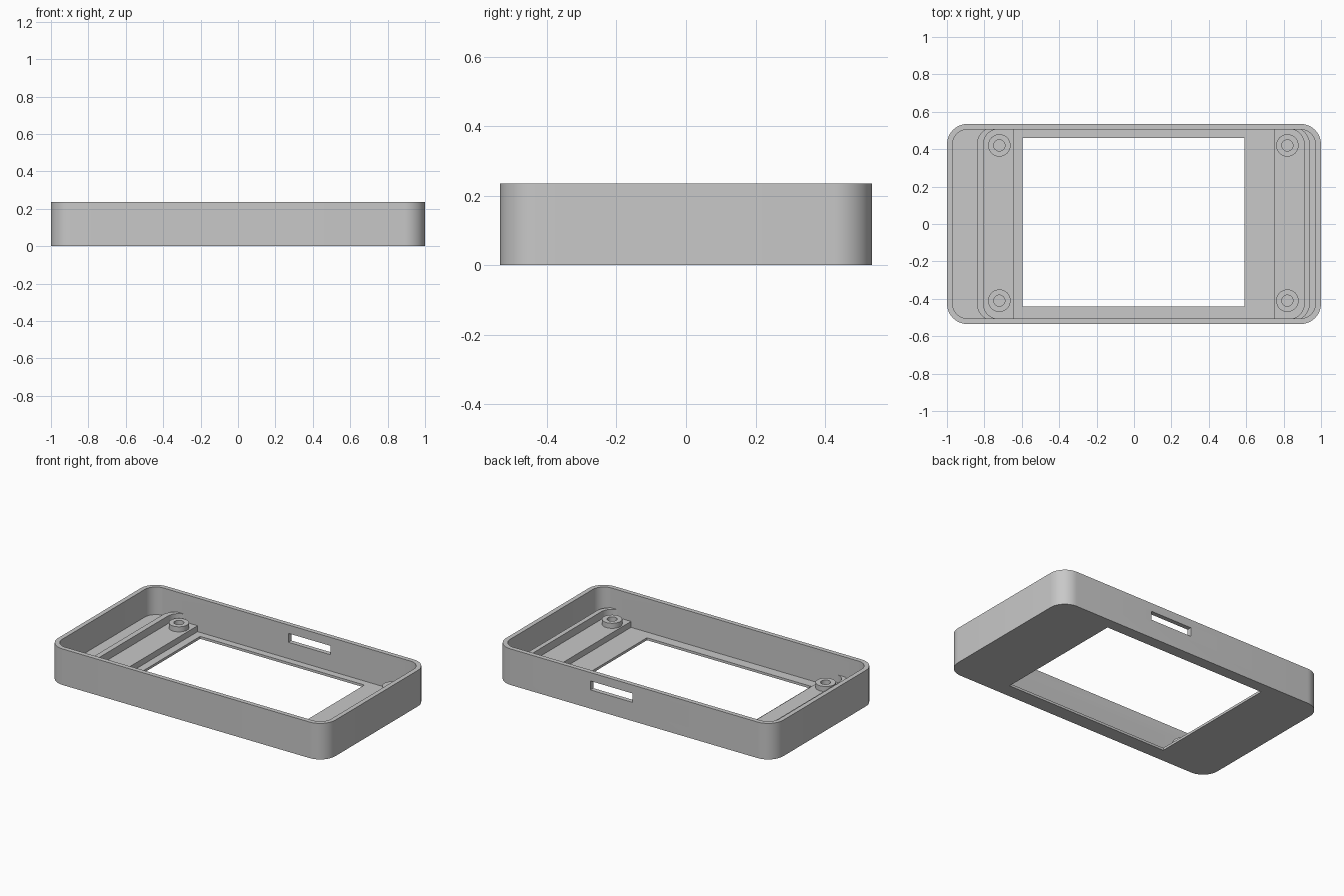
import bpy
import bmesh
from math import cos, sin, pi, radians

if "Cube" in bpy.data.objects:
    bpy.data.objects.remove(bpy.data.objects["Cube"], do_unlink=True)

GREY = (0.58, 0.58, 0.58, 1)
grey = bpy.data.materials.new("light grey plastic")
grey.use_nodes = True
grey.diffuse_color = GREY
grey.node_tree.nodes["Principled BSDF"].inputs["Base Color"].default_value = GREY


def prism(name, x0, x1, y0, y1, z0, z1, r=0.0, steps=12):
    """Upright prism with a rectangular outline and rounded corners."""
    outline = []
    corners = [(x1 - r, y1 - r), (x0 + r, y1 - r), (x0 + r, y0 + r), (x1 - r, y0 + r)]
    for i, (cx, cy) in enumerate(corners):
        for k in range(steps + 1 if r else 1):
            a = (i + k / steps) * pi / 2
            outline.append((cx + r * cos(a), cy + r * sin(a)))
    return extrude(name, outline, z0, z1)


def disc(name, x, y, r, z0, z1, sides=32):
    ring = [2 * pi * k / sides for k in range(sides)]
    return extrude(name, [(x + r * cos(a), y + r * sin(a)) for a in ring], z0, z1)


def extrude(name, outline, z0, z1):
    bm = bmesh.new()
    face = bm.faces.new([bm.verts.new((x, y, z0)) for x, y in outline])
    top = bmesh.ops.extrude_face_region(bm, geom=[face])["geom"]
    moved = [v for v in top if isinstance(v, bmesh.types.BMVert)]
    bmesh.ops.translate(bm, verts=moved, vec=(0, 0, z1 - z0))
    bmesh.ops.recalc_face_normals(bm, faces=bm.faces)
    mesh = bpy.data.meshes.new(name)
    bm.to_mesh(mesh)
    bm.free()
    mesh.materials.append(grey)
    obj = bpy.data.objects.new(name, mesh)
    bpy.context.collection.objects.link(obj)
    return obj


def activate(obj):
    bpy.ops.object.select_all(action="DESELECT")
    obj.select_set(True)
    bpy.context.view_layer.objects.active = obj


def cut(obj, *cutters):
    for cutter in cutters:
        activate(obj)
        mod = obj.modifiers.new("cut", "BOOLEAN")
        mod.operation = "DIFFERENCE"
        mod.solver = "EXACT"
        mod.object = cutter
        bpy.ops.object.modifier_apply(modifier=mod.name)
        bpy.data.objects.remove(cutter, do_unlink=True)


def smooth(obj):
    activate(obj)
    bpy.ops.object.shade_smooth_by_angle(angle=radians(30))


FLOOR, SCREEN_FLOOR, HEIGHT = 0.055, 0.016, 0.235

# Tray with rounded corners, screen recess, window and card slot in the back wall
case = prism("case_shell", -1, 1, -0.535, 0.535, 0, HEIGHT, 0.11)
cut(case,
    prism("cavity", -0.97, 0.97, -0.505, 0.505, FLOOR, 0.4, 0.08),
    prism("screen_recess", -0.645, 0.75, -0.505, 0.505, SCREEN_FLOOR, 0.15),
    prism("window", -0.595, 0.59, -0.44, 0.46, -0.1, 0.15),
    prism("card_slot", 0.01, 0.315, 0.45, 0.6, 0.122, 0.18))
smooth(case)

# Low rounded ridge at both ends; its long sides vanish inside the case walls
ridge = prism("board_ridge", -0.84, 0.94, -0.52, 0.52, FLOOR - 0.002, 0.105, 0.095)
cut(ridge,
    prism("ridge_inside", -0.805, 0.91, -0.507, 0.507, -0.1, 0.3, 0.08))
smooth(ridge)

# Screw bosses
for side, x in (("right", -0.72), ("left", 0.82)):
    for end, y in (("front", -0.41), ("back", 0.42)):
        boss = disc(f"screw_boss_{end}_{side}", x, y, 0.06, FLOOR - 0.002, 0.088)
        cut(boss, disc("screw_hole", x, y, 0.03, -0.1, 0.3))
        smooth(boss)
